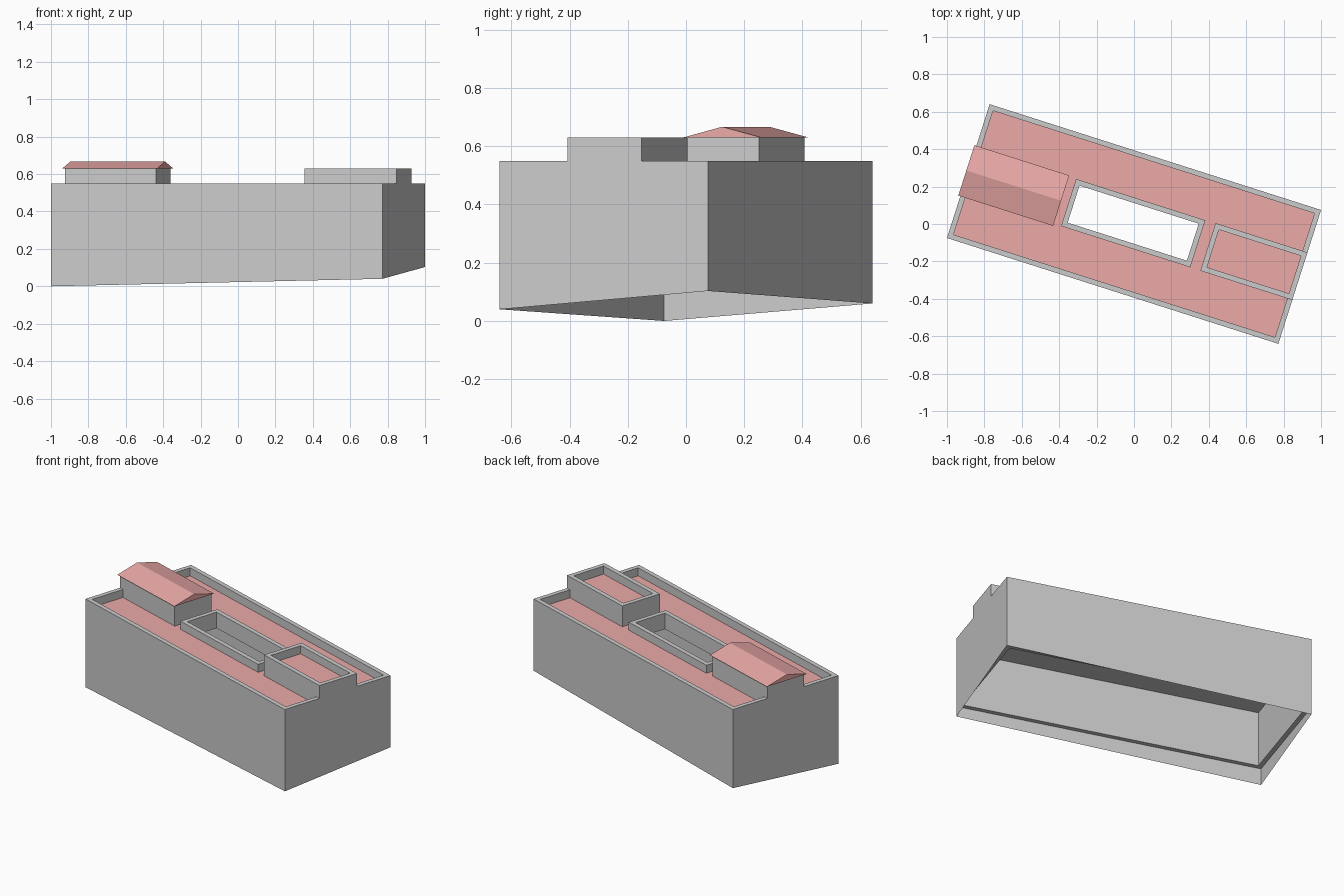
import bpy
import math

if "Cube" in bpy.data.objects:
    bpy.data.objects.remove(bpy.data.objects["Cube"])

ANGLE = math.radians(-17.7)   # whole building is turned about z
EDGE = 0.028                  # wall and parapet thickness

red = bpy.data.materials.new("roof_red")
red.diffuse_color = (0.83, 0.40, 0.39, 1)
red.use_nodes = True
red.node_tree.nodes["Principled BSDF"].inputs["Base Color"].default_value = red.diffuse_color


def rect(u0, u1, v0, v1, z, inset=0.0):
    """Counter-clockwise rectangle loop; z is one height or four."""
    zs = z if isinstance(z, (list, tuple)) else [z] * 4
    u0, u1, v0, v1 = u0 + inset, u1 - inset, v0 + inset, v1 - inset
    return [(u, v, h) for (u, v), h in
            zip([(u0, v0), (u1, v0), (u1, v1), (u0, v1)], zs)]


def add(name, verts, faces, red_faces=()):
    me = bpy.data.meshes.new(name)
    me.from_pydata(verts, [], faces)
    if red_faces:
        me.materials.append(None)
        me.materials.append(red)
        for i in red_faces:
            me.polygons[i].material_index = 1
    ob = bpy.data.objects.new(name, me)
    ob.rotation_euler.z = ANGLE
    bpy.context.collection.objects.link(ob)
    return ob


def bridge(name, loops, closed=False, cap=False, red_bands=()):
    """Join successive loops of four points with quads."""
    verts = [p for lp in loops for p in lp]
    faces, reds = [], []
    n = len(loops)
    for b in range(n if closed else n - 1):
        for i in range(4):
            j, c = (i + 1) % 4, (b + 1) % n
            if b in red_bands:
                reds.append(len(faces))
            faces.append((b * 4 + i, b * 4 + j, c * 4 + j, c * 4 + i))
    if cap:
        faces += [(3, 2, 1, 0), tuple(range(4 * n - 4, 4 * n))]
    return add(name, verts, faces, reds)


def ring(name, outer, inner, z0, z1, red_top=False):
    loops = [rect(*outer, z0), rect(*outer, z1), rect(*inner, z1), rect(*inner, z0)]
    return bridge(name, loops, closed=True, red_bands=(1,) if red_top else ())


def shrink(r, d):
    return (r[0] + d, r[1] - d, r[2] + d, r[3] - d)


BODY = (-0.93, 0.93, -0.3755, 0.3755)
COURT = (-0.368, 0.357, -0.129, 0.135)
PENT = (0.414, 0.93, -0.13, 0.137)
SHED = (-0.93, -0.42, -0.13, 0.13)
LEDGE, CEILING, DECK, TOP = 0.105, 0.45, 0.50, 0.55

# Outer walls: skirt follows sloping ground, inner wall stops at a level ledge
bridge("outer_walls", [
    rect(*BODY, (0.0, 0.04, 0.103, 0.06)),
    rect(*BODY, TOP),
    rect(*BODY, TOP, EDGE),
    rect(*BODY, LEDGE, EDGE),
    rect(*BODY, LEDGE)])

# Main roof slab with the courtyard opening, and the curb around it
ring("roof_slab", shrink(BODY, EDGE), COURT, CEILING, DECK, red_top=True)
ring("courtyard_curb", COURT, shrink(COURT, EDGE), CEILING, TOP)

# Flat-roofed penthouse with parapet
ring("penthouse_walls", PENT, shrink(PENT, EDGE), DECK, 0.63)
add("penthouse_roof", rect(*shrink(PENT, EDGE), 0.58), [(0, 1, 2, 3)], [0])

# Gabled roof house
bridge("gable_house_walls", [rect(*SHED, DECK), rect(*SHED, 0.63)], cap=True)
u0, u1, v0, v1 = -0.941, -0.409, -0.141, 0.142
add("gable_roof",
    rect(u0, u1, v0, v1, 0.63) + [(u0, 0, 0.667), (u1, 0, 0.667)],
    [(3, 2, 1, 0), (0, 1, 5, 4), (2, 3, 4, 5), (1, 2, 5), (3, 0, 4)],
    range(5))
